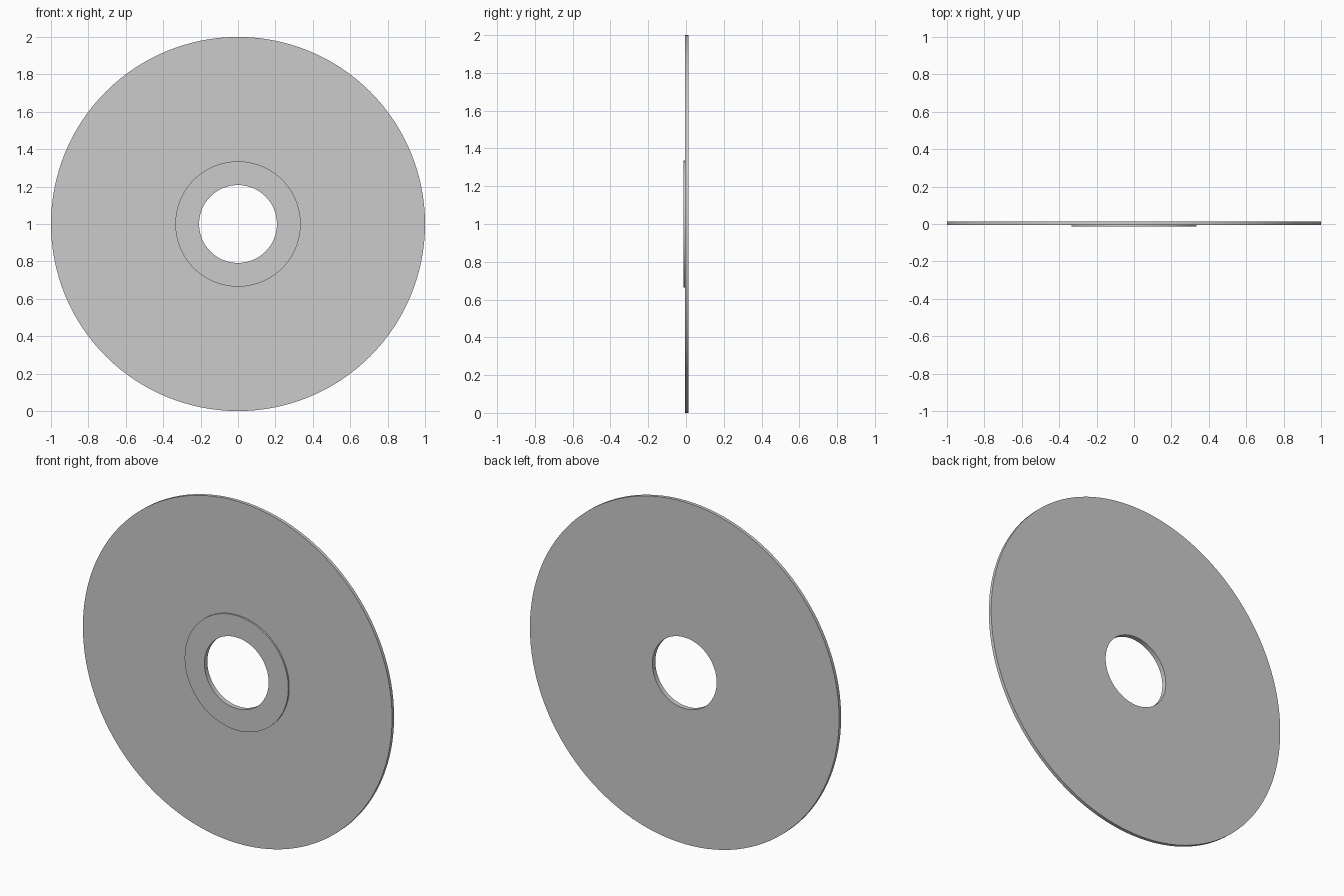
import bpy, bmesh, math
from mathutils import Matrix, Vector

if "Cube" in bpy.data.objects:
    bpy.data.objects.remove(bpy.data.objects["Cube"])

SEGMENTS = 128
BACK, FACE, HUB_FACE = 0.014, -0.005, -0.014
HOLE_R, HUB_R, DISC_R = 0.208, 0.335, 1.0

# closed (radius, y) cross-section: flat disc with raised hub ring and centre hole
profile = [(HOLE_R, BACK), (DISC_R, BACK), (DISC_R, FACE),
           (HUB_R, FACE), (HUB_R, HUB_FACE), (HOLE_R, HUB_FACE)]


def lathe(name, points, centre):
    """Revolve a closed (radius, y) profile around the y axis."""
    bm = bmesh.new()
    rings = []
    for i in range(SEGMENTS):
        turn = Matrix.Rotation(2 * math.pi * i / SEGMENTS, 3, 'Y')
        rings.append([bm.verts.new(turn @ Vector((r, y, 0)) + centre) for r, y in points])
    n = len(points)
    for i in range(SEGMENTS):
        a, b = rings[i], rings[(i + 1) % SEGMENTS]
        for j in range(n):
            k = (j + 1) % n
            bm.faces.new((a[j], a[k], b[k], b[j]))
    bmesh.ops.recalc_face_normals(bm, faces=bm.faces)
    mesh = bpy.data.meshes.new(name)
    bm.to_mesh(mesh)
    bm.free()
    obj = bpy.data.objects.new(name, mesh)
    bpy.context.collection.objects.link(obj)
    return obj


# disc standing upright on its rim
disc = lathe("disc_with_hub", profile, Vector((0, 0, 1)))
bpy.context.view_layer.objects.active = disc
disc.select_set(True)
bpy.ops.object.shade_smooth_by_angle(angle=math.radians(30))
